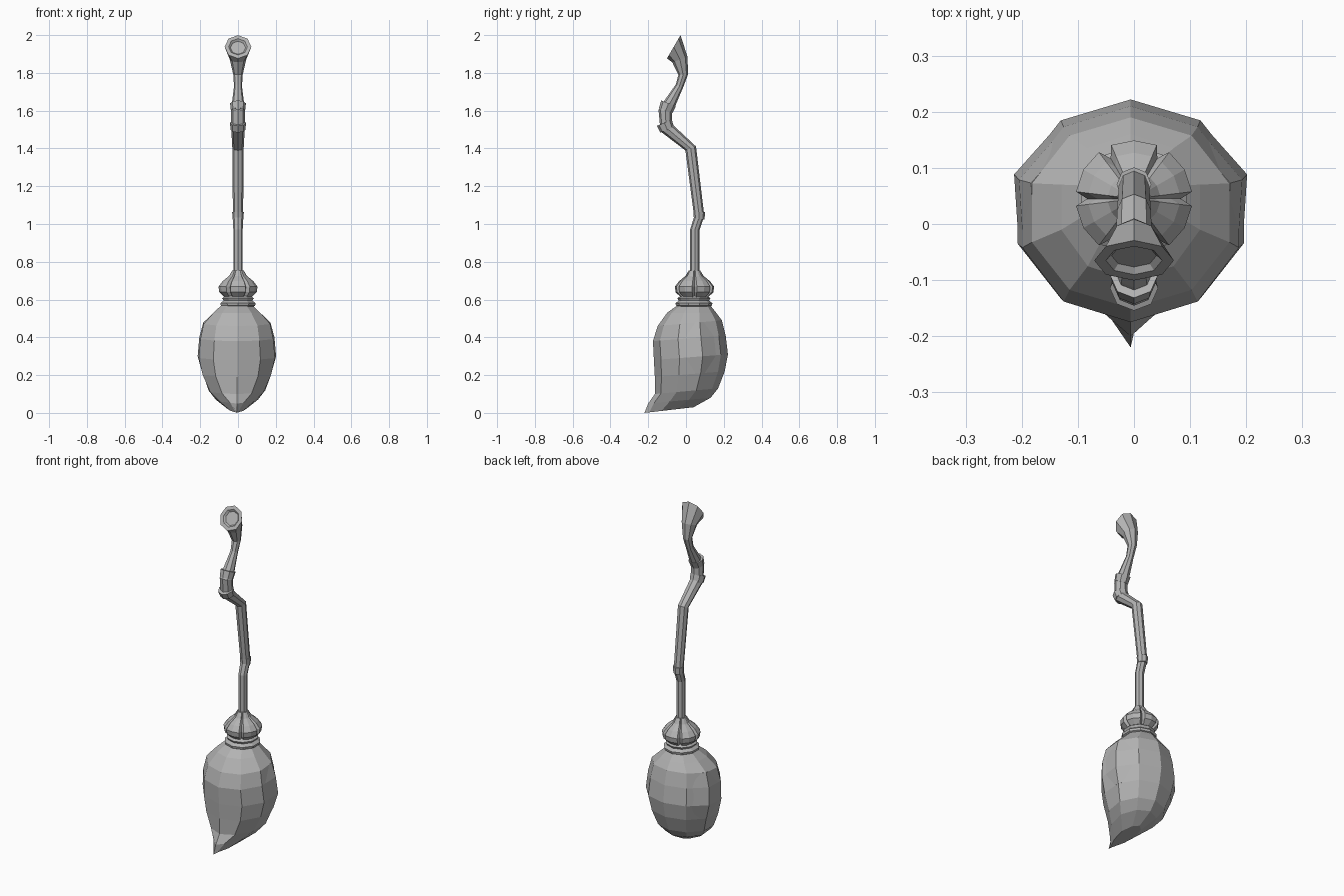
import bpy
import bmesh
from math import sin, cos, pi, radians
from mathutils import Vector

if "Cube" in bpy.data.objects:
    bpy.data.objects.remove(bpy.data.objects["Cube"])

grey = bpy.data.materials.new("plain grey")
grey.use_nodes = True
grey.diffuse_color = (0.45, 0.45, 0.45, 1)
grey.node_tree.nodes["Principled BSDF"].inputs["Base Color"].default_value = grey.diffuse_color


def loft(name, rings):
    """Skin a list of equal-length vertex rings, closing both ends."""
    bm = bmesh.new()
    loops = [[bm.verts.new(point) for point in ring] for ring in rings]
    for lower, upper in zip(loops, loops[1:]):
        for i in range(len(lower)):
            bm.faces.new((lower[i - 1], lower[i], upper[i], upper[i - 1]))
    bm.faces.new(loops[0])
    bm.faces.new(loops[-1])
    bmesh.ops.recalc_face_normals(bm, faces=bm.faces)
    mesh = bpy.data.meshes.new(name)
    bm.to_mesh(mesh)
    bm.free()
    mesh.materials.append(grey)
    obj = bpy.data.objects.new(name, mesh)
    bpy.context.collection.objects.link(obj)


def tube_ring(centre, radius, direction, sides=8):
    """Polygon around a point, square to a direction lying in the side plane."""
    axis = direction.normalized()
    across = Vector((1, 0, 0))
    along = Vector((0, axis.z, -axis.y))
    angles = [2 * pi * i / sides for i in range(sides)]
    return [centre + radius * (across * sin(a) + along * cos(a)) for a in angles]


def side_point(y, z):
    return Vector((0, y, z))


# Crooked handle: bends listed from the cap upwards with their radii
facing = side_point(-0.86, 0.5)
rim = side_point(-0.065, 1.938)
bends = [side_point(0.047, 0.65), side_point(0.047, 0.97), side_point(0.07, 1.04),
         side_point(0.025, 1.4), side_point(-0.105, 1.51), side_point(-0.11, 1.6),
         side_point(-0.085, 1.64), side_point(-0.035, 1.73), side_point(-0.015, 1.79),
         side_point(-0.032, 1.87), rim]
radii = [0.025, 0.025, 0.027, 0.03, 0.036, 0.036, 0.032, 0.021, 0.025, 0.043]
handle = []
for i, radius in enumerate(radii):
    handle.append(tube_ring(bends[i], radius, bends[i + 1] - bends[max(i - 1, 0)]))

# Flared head with a dished face looking forwards and up
for radius, depth in ((0.071, 0), (0.05, 0), (0.04, 0.01)):
    handle.append(tube_ring(rim - facing * depth, radius, facing))
loft("handle", handle)


# Knuckle collars on the bends, flaring upwards
def collar(name, centre, radius, direction):
    half = direction.normalized() * 0.02
    loft(name, [tube_ring(centre - half, radius * 0.9, direction),
                tube_ring(centre + half, radius, direction)])


up = side_point(0, 1)
collar("lower_knuckle", side_point(0.07, 1.043), 0.031, up)
collar("middle_knuckle", side_point(-0.107, 1.517), 0.043, side_point(-0.4, 1))
collar("upper_knuckle", side_point(-0.1, 1.62), 0.042, side_point(0.4, 1))

# Lobed cap gripping the handle: six petals divided by grooves
petals = []
for level, radius in enumerate((0.03, 0.047, 0.082, 0.104, 0.1, 0.07)):
    ring = []
    for lobe in range(6):
        for offset in (-30, -23, 0, 23):
            a = radians(90 + 60 * lobe + offset)
            reach = radius * (0.8 if offset == -30 else 1)
            ring.append((reach * cos(a), 0.045 + reach * sin(a), 0.755 - 0.029 * level))
    petals.append(ring)
loft("petal_cap", petals)

# Binding rings between cap and bristles
binding = []
for level, radius in enumerate((0.07, 0.088, 0.08, 0.098, 0.095, 0.07)):
    binding.append(tube_ring(side_point(0.042, 0.62 - 0.013 * level), radius, up, sides=10))
loft("binding", binding)

# Bristle bundle sections: height, front, back, half width
sections = [(0.58, -0.03, 0.12, 0.075), (0.53, -0.1, 0.16, 0.13),
            (0.46, -0.15, 0.19, 0.185), (0.38, -0.175, 0.21, 0.203),
            (0.28, -0.17, 0.222, 0.212), (0.19, -0.165, 0.205, 0.19),
            (0.1, -0.165, 0.17, 0.158), (0.05, -0.2, 0.13, 0.117),
            (0, -0.22, 0.04, 0.05)]


def bundle_point(section, angle, grow=1):
    """Point on a section, pinched at the front near the tail and lifted at the back."""
    z, front, back, half = section
    toward_back = (1 + grow * sin(angle)) / 2
    pinch = 1 - max(0, 1 - 8 * z) * max(0, -sin(angle))
    return Vector((grow * half * pinch * cos(angle) - 0.006,
                   front + (back - front) * toward_back,
                   z + 0.03 * toward_back * (z < 0.5)))


# Bundle swept forwards into a pointed tail
SIDES = 10
loft("bristles", [[bundle_point(section, 2 * pi * i / SIDES - pi / 2)
                   for i in range(SIDES)] for section in sections])


# Low overlapping tufts lying on each flank of the bundle
def tuft(name, flip):
    rings = []
    for section, swell in zip(sections[2:6], (0.98, 1, 1, 0.98)):
        ring = []
        for degrees, grow in ((-18, 0.99), (18, 1.03), (54, 0.99), (18, 0.8)):
            a = radians(degrees)
            ring.append(bundle_point(section, pi - a if flip else a, grow * swell))
        rings.append(ring)
    loft(name, rings)


tuft("left_tuft", False)
tuft("right_tuft", True)
